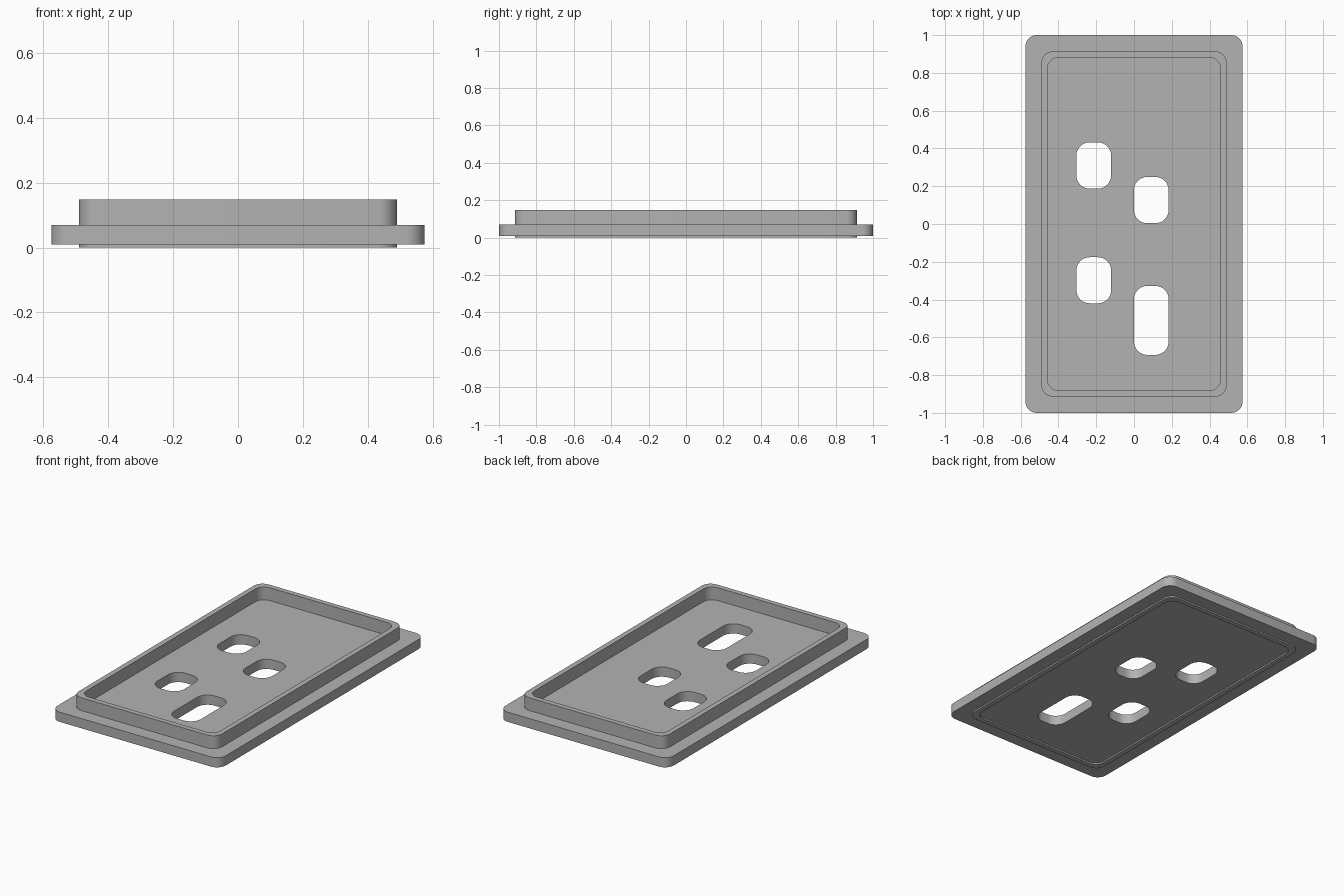
import bpy, bmesh, math

if "Cube" in bpy.data.objects:
    bpy.data.objects.remove(bpy.data.objects["Cube"])

Z_LIP, Z_BOT, Z_TOP, Z_RIM = 0.0, 0.009, 0.069, 0.148


def rounded(x0, x1, y0, y1, r, n=8):
    """Outline of a rounded rectangle, counter-clockwise."""
    pts = []
    corners = [(x1 - r, y1 - r), (x0 + r, y1 - r), (x0 + r, y0 + r), (x1 - r, y0 + r)]
    for q, (cx, cy) in enumerate(corners):
        for i in range(n + 1):
            a = math.pi / 2 * (q + i / n)
            pts.append((cx + r * math.cos(a), cy + r * math.sin(a)))
    return pts


bm = bmesh.new()


def cap(loops, z):
    """Flat face bounded by the first loop, with the others as holes."""
    edges = []
    for pts in loops:
        vs = [bm.verts.new((x, y, z)) for x, y in pts]
        edges += [bm.edges.new((vs[i - 1], vs[i])) for i in range(len(vs))]
    bmesh.ops.triangle_fill(bm, edges=edges, use_beauty=True)


def wall(pts, z0, z1):
    lo = [bm.verts.new((x, y, z0)) for x, y in pts]
    hi = [bm.verts.new((x, y, z1)) for x, y in pts]
    for i in range(len(pts)):
        bm.faces.new((lo[i - 1], lo[i], hi[i], hi[i - 1]))


# Outlines
plate = rounded(-0.575, 0.575, -1, 1, 0.06)
rim_out = rounded(-0.49, 0.49, -0.914, 0.914, 0.06)
rim_in = rounded(-0.458, 0.458, -0.882, 0.882, 0.06)
holes = [rounded(*h, 0.07) for h in (
    (-0.305, -0.121, 0.187, 0.432), (0.0, 0.183, 0.004, 0.249),
    (-0.305, -0.121, -0.42, -0.176), (0.0, 0.183, -0.693, -0.328))]

# Flange, raised rim and perforated floor, top and bottom
for z_plate, z_ring in ((Z_TOP, Z_RIM), (Z_BOT, Z_LIP)):
    cap([plate, rim_out], z_plate)
    cap([rim_out, rim_in], z_ring)
    cap([rim_in] + holes, z_plate)
    for ring in (rim_out, rim_in):
        wall(ring, min(z_plate, z_ring), max(z_plate, z_ring))

# Side walls of plate and slots
for pts in [plate] + holes:
    wall(pts, Z_BOT, Z_TOP)

bmesh.ops.remove_doubles(bm, verts=bm.verts, dist=1e-5)
bmesh.ops.recalc_face_normals(bm, faces=bm.faces)
mesh = bpy.data.meshes.new("rimmed_plate")
bm.to_mesh(mesh)
bm.free()

grey = bpy.data.materials.new("light grey")
grey.diffuse_color = (0.45, 0.45, 0.45, 1)
grey.use_nodes = True
grey.node_tree.nodes["Principled BSDF"].inputs["Base Color"].default_value = grey.diffuse_color
mesh.materials.append(grey)
obj = bpy.data.objects.new("rimmed_plate", mesh)
bpy.context.collection.objects.link(obj)
bpy.context.view_layer.objects.active = obj
obj.select_set(True)
bpy.ops.object.shade_smooth_by_angle(angle=math.radians(30))
